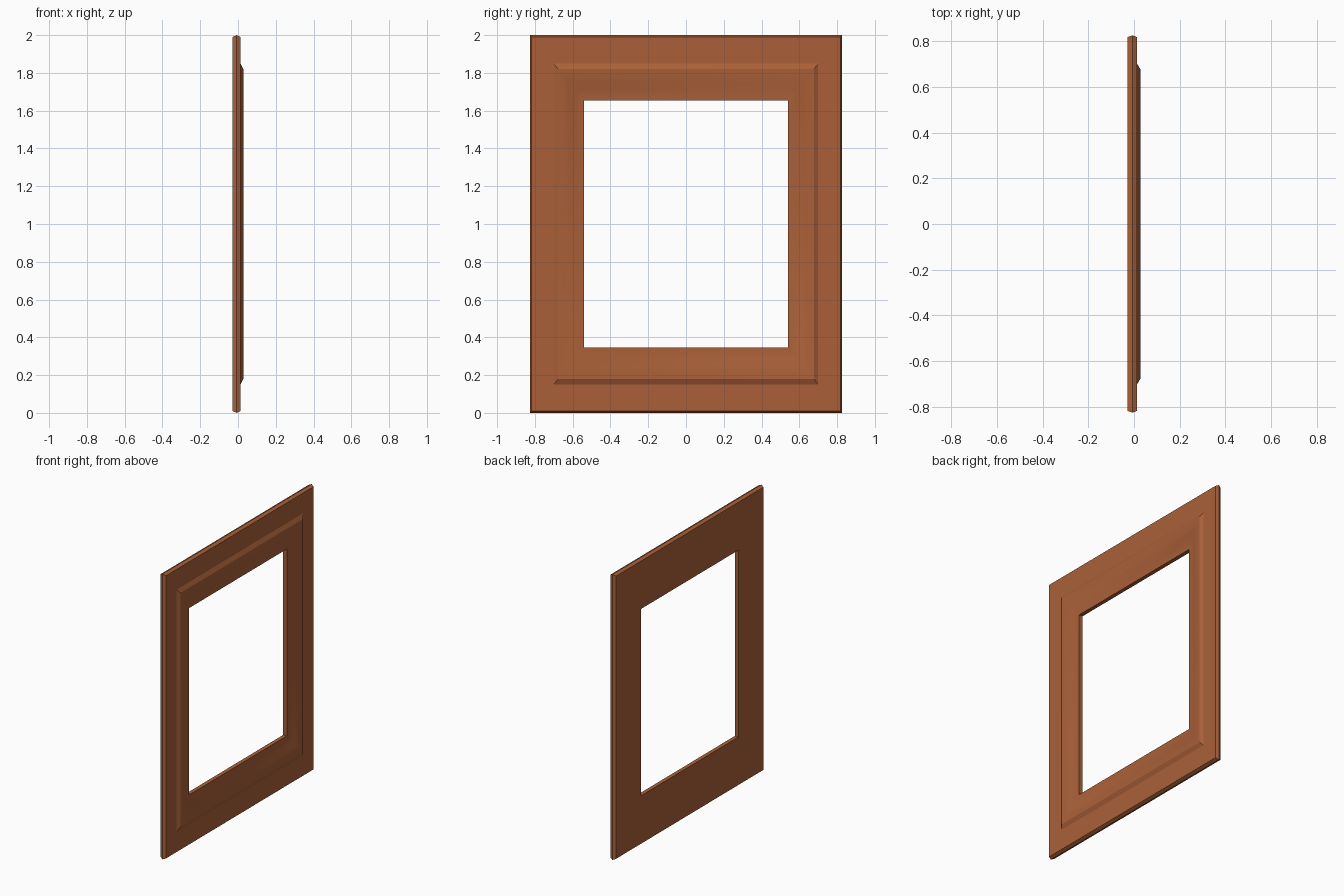
import bpy, bmesh, math

if "Cube" in bpy.data.objects:
    bpy.data.objects.remove(bpy.data.objects["Cube"])

# One flat wood colour
wood = bpy.data.materials.new("reddish brown wood")
wood.diffuse_color = (0.40, 0.118, 0.04, 1)
wood.use_nodes = True
wood.node_tree.nodes["Principled BSDF"].inputs["Base Color"].default_value = wood.diffuse_color

HALF_W, HALF_H = 0.825, 1.0
STRETCH = HALF_H / HALF_W      # rails are slightly wider than the stiles

# Closed moulding section: (inset from outer edge, depth x)
profile = [
    (0.008, -0.028), (0.0, -0.007), (0.008, 0.014),    # pointed outer edge
    (0.125, 0.014), (0.148, 0.028),                    # flat border, raised step
    (0.176, 0.025), (0.208, 0.015), (0.240, 0.005),    # sloping cove
    (0.262, 0.001), (0.285, 0.0),
    (0.285, -0.028),                                   # opening edge and flat back
]

# Sweep the section round the four mitred corners
bm = bmesh.new()
rings = []
for sy, sz in ((-1, -1), (1, -1), (1, 1), (-1, 1)):
    rings.append([bm.verts.new((x, sy * (HALF_W - d), 1 + sz * (HALF_H - d * STRETCH)))
                  for d, x in profile])
n = len(profile)
for i in range(4):
    a, b = rings[i], rings[(i + 1) % 4]
    for j in range(n):
        k = (j + 1) % n
        bm.faces.new((a[j], b[j], b[k], a[k]))
bmesh.ops.recalc_face_normals(bm, faces=bm.faces[:])

mesh = bpy.data.meshes.new("picture_frame")
bm.to_mesh(mesh)
bm.free()
mesh.materials.append(wood)
frame = bpy.data.objects.new("picture_frame", mesh)
bpy.context.collection.objects.link(frame)

# Smooth cove, crisp steps
bpy.context.view_layer.objects.active = frame
frame.select_set(True)
bpy.ops.object.shade_smooth_by_angle(angle=math.radians(25))
